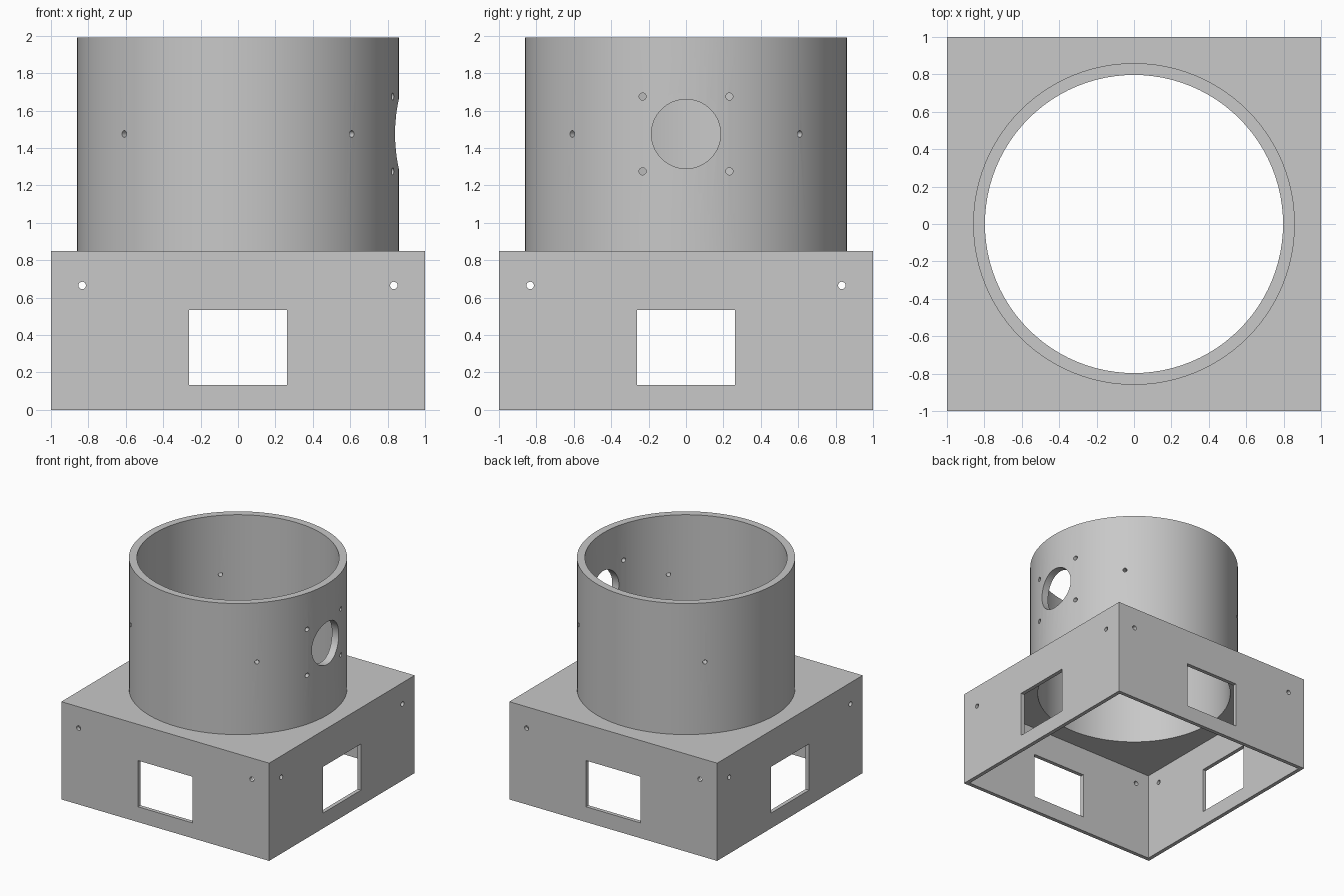
import bpy, bmesh
from math import pi, radians
from mathutils import Matrix, Vector

if "Cube" in bpy.data.objects:
    bpy.data.objects.remove(bpy.data.objects["Cube"])

grey = bpy.data.materials.new("plain_grey")
grey.diffuse_color = (0.58, 0.58, 0.58, 1)
grey.use_nodes = True
grey.node_tree.nodes["Principled BSDF"].inputs["Base Color"].default_value = grey.diffuse_color


def make(name, fill):
    bm = bmesh.new()
    fill(bm)
    mesh = bpy.data.meshes.new(name)
    bm.to_mesh(mesh)
    bm.free()
    ob = bpy.data.objects.new(name, mesh)
    bpy.context.collection.objects.link(ob)
    mesh.materials.append(grey)
    return ob


def box(name, size, loc, turn=0):
    m = Matrix.Rotation(turn, 4, 'Z') @ Matrix.Translation(loc) @ Matrix.Diagonal((*size, 1))
    return make(name, lambda bm: bmesh.ops.create_cube(bm, size=1, matrix=m))


def rod(name, r, length, loc, segs, axis='Z', turn=0):
    """Cylinder along Z, or along X when axis is 'X', then turned about Z."""
    tilt = Matrix.Rotation(pi / 2, 4, 'Y') if axis == 'X' else Matrix()
    m = Matrix.Rotation(turn, 4, 'Z') @ Matrix.Translation(loc) @ tilt
    return make(name, lambda bm: bmesh.ops.create_cone(
        bm, cap_ends=True, segments=segs, radius1=r, radius2=r, depth=length, matrix=m))


def cut(ob, cutter):
    cutter.hide_render = True
    mod = ob.modifiers.new("cut", 'BOOLEAN')
    mod.operation, mod.solver, mod.object = 'DIFFERENCE', 'EXACT', cutter
    bpy.context.view_layer.objects.active = ob
    bpy.ops.object.modifier_apply(modifier=mod.name)
    bpy.data.objects.remove(cutter)


# Square base: hollow, open below, round opening in its top
TOP, CEIL, WALL, INNER, OUTER = 0.85, 0.785, 0.034, 0.797, 0.86
base = box("square_base", (2, 2, TOP), (0, 0, TOP / 2))
inside = 2 - 2 * WALL
cut(base, box("cavity", (inside, inside, CEIL + 1), (0, 0, (CEIL - 1) / 2)))
cut(base, rod("opening", INNER, 1, (0, 0, TOP), 96))

# Windows and screw holes straight through opposite walls
for turn in (0, pi / 2):
    cut(base, box("window", (3, 0.526, 0.402), (0, 0, 0.334), turn))
    for y in (-0.833, 0.833):
        cut(base, rod("hole", 0.02, 3, (0, y, 0.665), 24, 'X', turn))

# Round tube standing on the base
HEIGHT, MID = 1.99 - TOP, 1.475
tube = rod("round_tube", OUTER, HEIGHT, (0, 0, TOP + HEIGHT / 2), 96)
cut(tube, rod("bore", INNER, 4, (0, 0, 1), 96))

# Side port with four screw holes
cut(tube, rod("port", 0.185, 0.6, (0.8, 0, MID), 64, 'X'))
for y in (-0.232, 0.232):
    for z in (MID - 0.2, MID + 0.2):
        cut(tube, rod("hole", 0.019, 0.6, (0.8, y, z), 24, 'X'))

# Four radial holes on the diagonals
for i in range(4):
    cut(tube, rod("hole", 0.018, 0.4, (0.83, 0, MID), 24, 'X', pi / 4 + i * pi / 2))

# Smooth round walls, sharp edges
for ob in (base, tube):
    bpy.ops.object.select_all(action='DESELECT')
    ob.select_set(True)
    bpy.context.view_layer.objects.active = ob
    bpy.ops.object.shade_smooth_by_angle(angle=radians(30))
